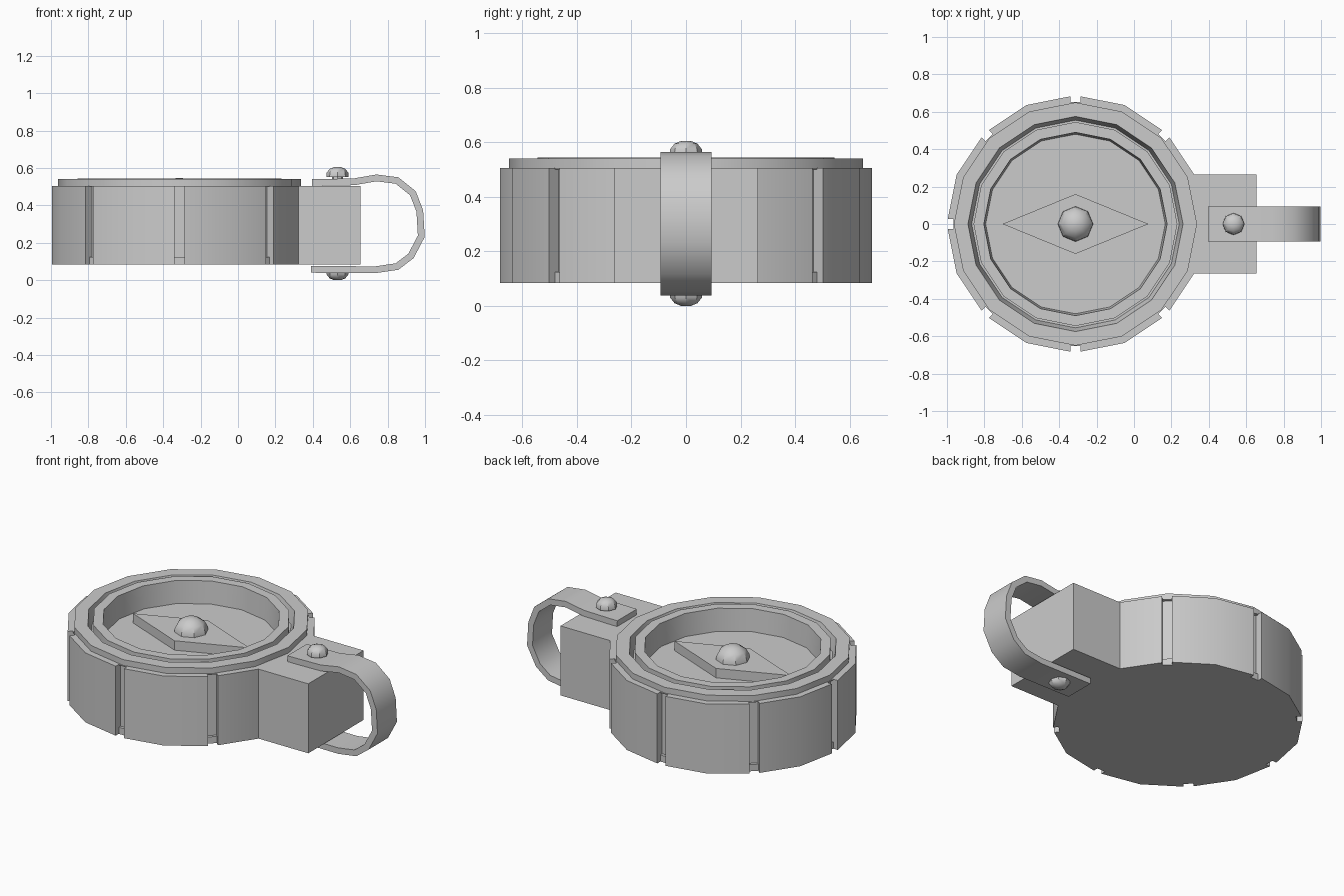
import bpy, bmesh
from math import cos, sin, pi, radians
from mathutils import Matrix, Vector

if "Cube" in bpy.data.objects:
    bpy.data.objects.remove(bpy.data.objects["Cube"])

GREY = (0.6, 0.6, 0.6, 1)
mat = bpy.data.materials.new("plain_grey")
mat.use_nodes = True
mat.diffuse_color = GREY
mat.node_tree.nodes["Principled BSDF"].inputs["Base Color"].default_value = GREY

CX = -0.313            # centre of the round case
BOTTOM, TOP = 0.085, 0.505


def finish(name, bm, loc=(0, 0, 0), smooth=True):
    bmesh.ops.recalc_face_normals(bm, faces=bm.faces)
    me = bpy.data.meshes.new(name)
    bm.to_mesh(me)
    bm.free()
    me.materials.append(mat)
    ob = bpy.data.objects.new(name, me)
    ob.location = loc
    bpy.context.collection.objects.link(ob)
    if smooth:
        activate(ob)
        bpy.ops.object.shade_smooth_by_angle(angle=radians(35))
    return ob


def activate(ob):
    bpy.ops.object.select_all(action='DESELECT')
    ob.select_set(True)
    bpy.context.view_layer.objects.active = ob


def lathe(name, profile, sides, loc=(0, 0, 0), smooth=True):
    """Closed solid turned from (radius, z) points running axis to axis."""
    bm = bmesh.new()
    rings = []
    for r, z in profile:
        if r == 0:
            rings.append(None)
            continue
        rings.append([bm.verts.new((r * cos(2 * pi * i / sides), r * sin(2 * pi * i / sides), z))
                      for i in range(sides)])
    rings = [r for r in rings if r]
    for a, b in zip(rings, rings[1:]):
        for i in range(sides):
            j = (i + 1) % sides
            bm.faces.new((a[i], a[j], b[j], b[i]))
    bm.faces.new(rings[0])
    bm.faces.new(rings[-1])
    return finish(name, bm, loc, smooth)


def add_box(bm, lo, hi, rot=None):
    lo, hi = Vector(lo), Vector(hi)
    m = Matrix.Translation((lo + hi) / 2) @ Matrix.Diagonal((*(hi - lo), 1))
    bmesh.ops.create_cube(bm, size=1, matrix=(rot or Matrix()) @ m)


# Round case with stepped rim, ring groove and recessed dial
case = lathe("case", [
    (0, BOTTOM), (0.688, BOTTOM), (0.688, TOP), (0.65, TOP), (0.65, 0.54),
    (0.575, 0.54), (0.555, 0.46), (0.545, 0.46), (0.545, 0.545),
    (0.49, 0.545), (0.48, 0.41), (0, 0.41)], 16, (CX, 0, 0), smooth=False)

# Grip notches round the side, deeper above the base
for inner, z0, z1 in ((0.653, 0, 0.6), (0.635, 0.125, 0.5)):
    bm = bmesh.new()
    for k in range(1, 8):
        add_box(bm, (inner, -0.0275, z0), (0.8, 0.0275, z1), Matrix.Rotation(k * pi / 4, 4, 'Z'))
    cutter = finish("notch_cutter", bm, (CX, 0, 0), smooth=False)
    cutter.hide_render = True
    bpy.context.view_layer.update()
    activate(case)
    mod = case.modifiers.new("notches", 'BOOLEAN')
    mod.operation, mod.solver, mod.object = 'DIFFERENCE', 'EXACT', cutter
    bpy.ops.object.modifier_apply(modifier=mod.name)
    bpy.data.objects.remove(cutter)
activate(case)
bpy.ops.object.shade_smooth_by_angle(angle=radians(35))

# Block that carries the strap
bm = bmesh.new()
add_box(bm, (0.3, -0.264, BOTTOM), (0.655, 0.264, TOP))
finish("strap_block", bm, smooth=False)

# Diamond needle
bm = bmesh.new()
base = bm.faces.new([bm.verts.new(p) for p in
                     ((0.39, 0, 0.41), (0, 0.16, 0.41), (-0.39, 0, 0.41), (0, -0.16, 0.41))])
up = bmesh.ops.extrude_face_region(bm, geom=[base], use_keep_orig=True)["geom"]
bmesh.ops.translate(bm, vec=(0, 0, 0.057), verts=[v for v in up if isinstance(v, bmesh.types.BMVert)])
finish("needle", bm, (CX, 0, 0), smooth=False)

# Needle cap
lathe("needle_cap", [(0.095, 0.46), (0.093, 0.485), (0.075, 0.518), (0.042, 0.54), (0.012, 0.547)],
      8, (CX, 0, 0))

# Strap loop: centre line swept across the width, then thickened
path = [(0.395, 0.522), (0.62, 0.526), (0.74, 0.547), (0.85, 0.533), (0.935, 0.465), (0.972, 0.37),
        (0.98, 0.235), (0.925, 0.13), (0.85, 0.073), (0.735, 0.056), (0.39, 0.058)]
bm = bmesh.new()
rows = [[bm.verts.new((x, y, z)) for y in (-0.093, 0.093)] for x, z in path]
for a, b in zip(rows, rows[1:]):
    bm.faces.new((a[0], a[1], b[1], b[0]))
strap = finish("strap", bm, smooth=False)
mod = strap.modifiers.new("thickness", 'SOLIDIFY')
mod.thickness, mod.offset, mod.use_even_offset = 0.036, 0, True
activate(strap)
bpy.ops.object.modifier_apply(modifier=mod.name)
bpy.ops.object.shade_smooth_by_angle(angle=radians(50))

# Rivets above and below the strap
head = [(0.059, 0), (0.058, 0.022), (0.042, 0.042), (0.018, 0.052)]
for name, z, s in (("upper_rivet", 0.553, 1), ("lower_rivet", 0.052, -1)):
    stem = [(0.03, -0.02), (0.03, 0)]
    lathe(name, [(r, z + s * h) for r, h in stem + head], 8, (0.532, 0, 0))
